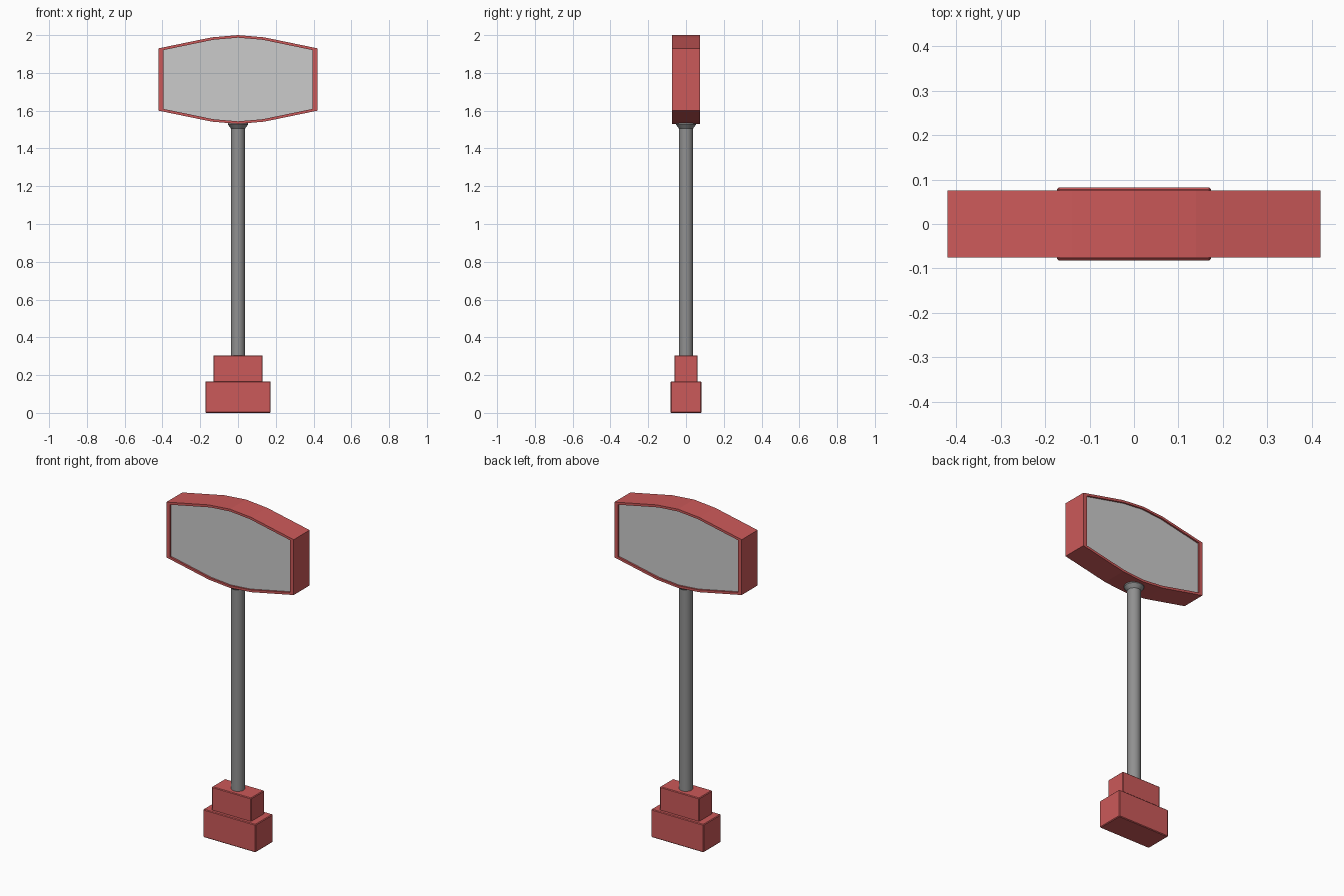
import bpy, bmesh
from math import cos, sin, tau

if "Cube" in bpy.data.objects:
    bpy.data.objects.remove(bpy.data.objects["Cube"])


def material(name, rgb):
    m = bpy.data.materials.new(name)
    m.diffuse_color = (*rgb, 1)
    m.use_nodes = True
    m.node_tree.nodes["Principled BSDF"].inputs["Base Color"].default_value = m.diffuse_color
    return m


RED = material("red_paint", (0.6, 0.1, 0.1))
DARK = material("dark_steel", (0.28, 0.28, 0.28))


def make(name, bm, mat=None):
    bmesh.ops.recalc_face_normals(bm, faces=bm.faces)
    me = bpy.data.meshes.new(name)
    bm.to_mesh(me)
    bm.free()
    ob = bpy.data.objects.new(name, me)
    bpy.context.collection.objects.link(ob)
    if mat:
        me.materials.append(mat)
    return ob


def block(name, half_x, half_y, z0, z1):
    bm = bmesh.new()
    bmesh.ops.create_cube(bm, size=1)
    for v in bm.verts:
        v.co = (v.co.x * 2 * half_x, v.co.y * 2 * half_y, z0 if v.co.z < 0 else z1)
    bmesh.ops.bevel(bm, geom=bm.edges[:], offset=0.004, segments=1, affect='EDGES')
    return make(name, bm, RED)


# Stepped base
block("lower_base", 0.173, 0.082, 0.0, 0.167)
block("upper_base", 0.13, 0.062, 0.16, 0.305)

# Pole with flared collar under the sign
bm = bmesh.new()
SIDES = 24
rings = [[bm.verts.new((r * cos(tau * i / SIDES), r * sin(tau * i / SIDES), z)) for i in range(SIDES)]
         for r, z in [(0.037, 0.29), (0.037, 1.505), (0.054, 1.527), (0.054, 1.545)]]
for a, b in zip(rings, rings[1:]):
    for i in range(SIDES):
        j = (i + 1) % SIDES
        bm.faces.new((a[i], a[j], b[j], b[i]))
bm.faces.new(rings[0])
bm.faces.new(rings[-1])
pole = make("pole", bm, DARK)
bpy.context.view_layer.objects.active = pole
pole.select_set(True)
bpy.ops.object.shade_smooth_by_angle()

# Sign outline, mirrored from one quarter profile
CZ = 1.765
quarter = [(0.42, 0.165), (0.14, 0.223), (0, 0.235)]
top = quarter + [(-x, z) for x, z in quarter[-2::-1]]
outline = top + [(-x, -z) for x, z in top]
INSET, RIM_Y, PANEL_Y = 0.942, 0.075, 0.065
N = len(outline)


def ring(bm, scale, y):
    return [bm.verts.new((x * scale, y, CZ + z * scale)) for x, z in outline]


# Sign frame: closed band with raised rims front and back
bm = bmesh.new()
loops = [ring(bm, s, y) for s, y in [(1, -RIM_Y), (1, RIM_Y), (INSET, RIM_Y), (INSET, -RIM_Y)]]
for k in range(4):
    a, b = loops[k], loops[(k + 1) % 4]
    for i in range(N):
        j = (i + 1) % N
        bm.faces.new((a[i], a[j], b[j], b[i]))
make("sign_frame", bm, RED)

# Recessed grey display panels
for name, side in (("front_panel", -1), ("back_panel", 1)):
    bm = bmesh.new()
    near, far = ring(bm, INSET, side * PANEL_Y), ring(bm, INSET, side * (PANEL_Y - 0.01))
    bm.faces.new(near)
    bm.faces.new(far)
    for i in range(N):
        j = (i + 1) % N
        bm.faces.new((near[i], near[j], far[j], far[i]))
    make(name, bm)
